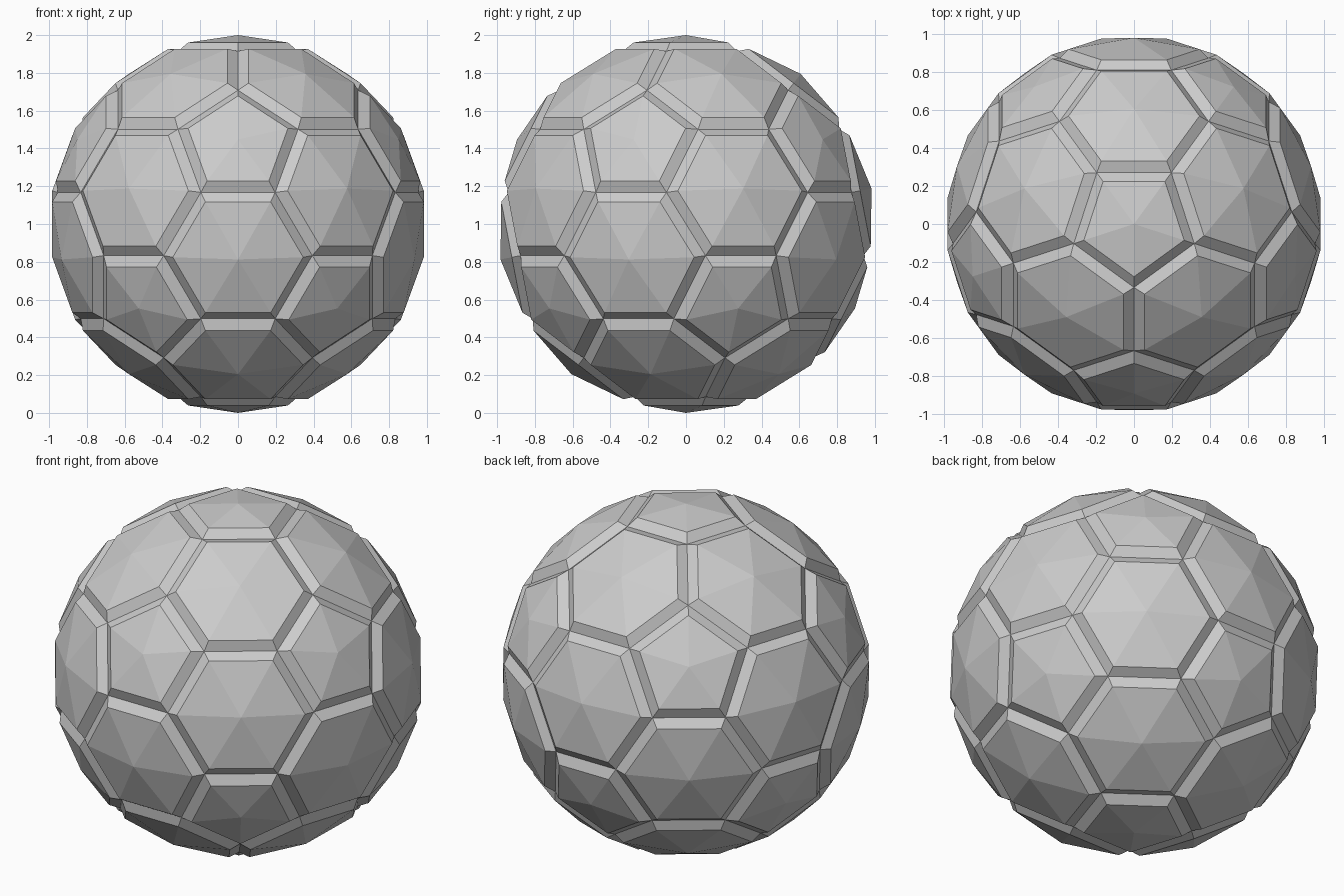
import bpy, bmesh, math
from mathutils import Matrix, Vector

if "Cube" in bpy.data.objects:
    bpy.data.objects.remove(bpy.data.objects["Cube"])

FLOOR_R = 0.974   # radius of the seam bottoms
PANEL_R = 1.0     # radius of panel corners and centres
SEAM = 0.058      # half seam width

# Icosahedron guide: poles on z, one upper corner facing the front
guide = bmesh.new()
bmesh.ops.create_icosphere(guide, subdivisions=1, radius=1.0)
guide.transform(Matrix.Rotation(-math.pi / 2, 4, 'Z'))


def cut(a, b):
    """Corner one third along the guide edge, pushed to the unit sphere."""
    return a.co.lerp(b.co, 1 / 3).normalized()


# Corners of the 12 pentagons and 20 hexagons
outlines = []
for v in guide.verts:
    outlines.append([cut(v, e.other_vert(v)) for e in v.link_edges])
for f in guide.faces:
    outlines.append([cut(a, b) for a in f.verts for b in f.verts if a != b])

bm = bmesh.new()


def add_panel(points):
    """Domed fan panel with sloping walls down to the seam."""
    centre = sum(points, Vector()) / len(points)
    n = centre.normalized()
    u = (points[0] - centre).normalized()
    w = n.cross(u)
    points.sort(key=lambda p: math.atan2((p - centre).dot(w), (p - centre).dot(u)))
    count = len(points)
    inradius = (points[0] - centre).length * math.cos(math.pi / count)
    scale = 1 - SEAM / inradius
    low = [bm.verts.new(p * FLOOR_R) for p in points]
    high = [bm.verts.new((centre + (p - centre) * scale).normalized() * PANEL_R)
            for p in points]
    top = bm.verts.new(n * PANEL_R)
    for i in range(count):
        j = (i + 1) % count
        bm.faces.new((low[i], low[j], high[j], high[i]))
        bm.faces.new((high[i], high[j], top))


for outline in outlines:
    add_panel(outline)
guide.free()

# Join the panels along the seams and stand the ball on the ground
bmesh.ops.remove_doubles(bm, verts=bm.verts, dist=0.001)
bmesh.ops.recalc_face_normals(bm, faces=bm.faces)
bm.transform(Matrix.Translation((0, 0, 1)))
mesh = bpy.data.meshes.new("panelled_ball")
bm.to_mesh(mesh)
bm.free()
bpy.context.collection.objects.link(bpy.data.objects.new("panelled_ball", mesh))
